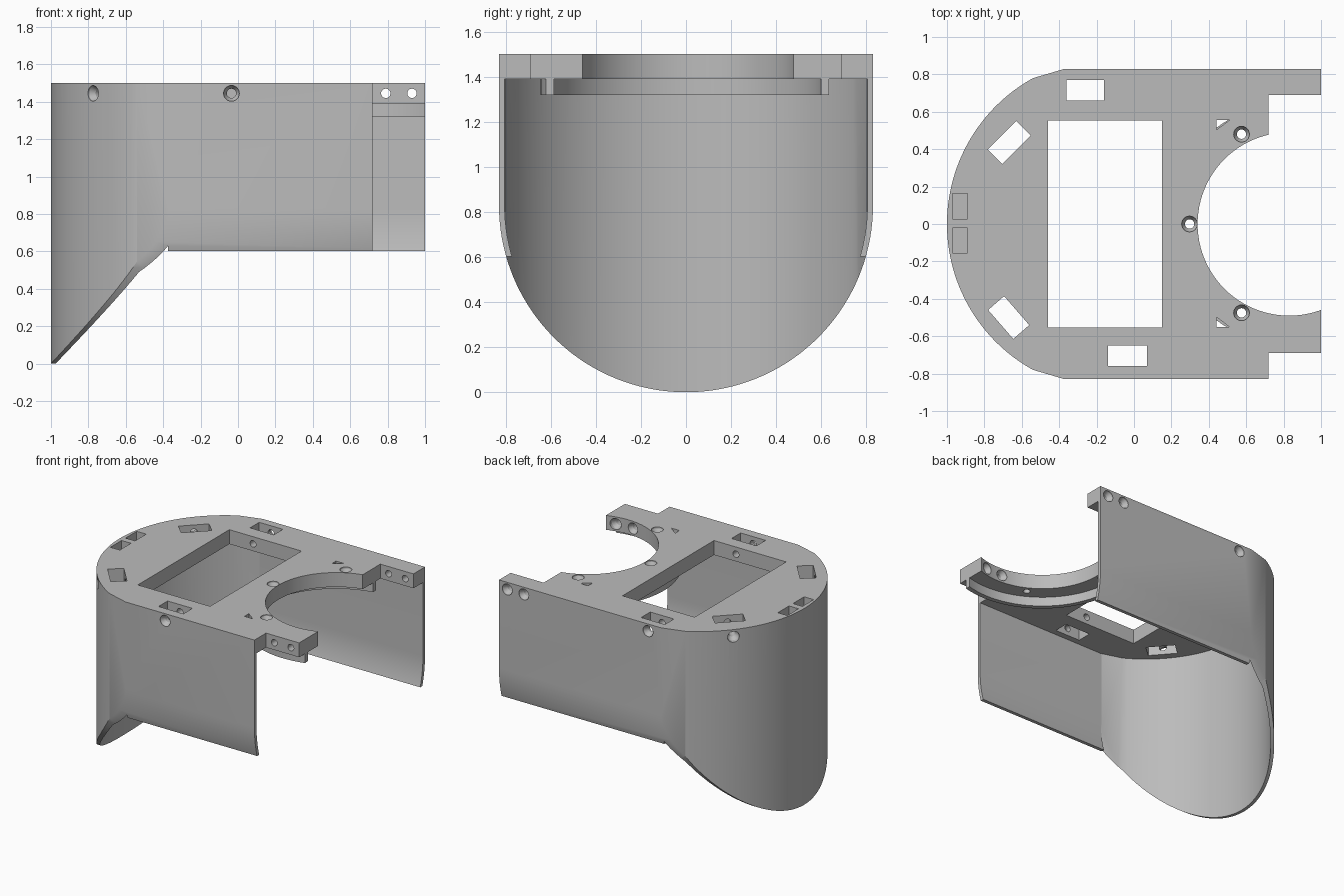
import bpy, bmesh
from math import sin, cos, acos, pi, radians
from mathutils import Vector, Matrix

if "Cube" in bpy.data.objects:
    bpy.data.objects.remove(bpy.data.objects["Cube"])

grey = bpy.data.materials.new("plain_grey")
grey.use_nodes = True
grey.diffuse_color = (0.5, 0.5, 0.5, 1)
grey.node_tree.nodes["Principled BSDF"].inputs["Base Color"].default_value = (0.5, 0.5, 0.5, 1)

TOP, UNDER, HALF, WALL = 1.5, 1.39, 0.83, 0.025
HOLE_X, SCREW_Z = 0.83, 1.445


def make(name, bm):
    bmesh.ops.recalc_face_normals(bm, faces=bm.faces)
    mesh = bpy.data.meshes.new(name)
    bm.to_mesh(mesh)
    bm.free()
    mesh.materials.append(grey)
    obj = bpy.data.objects.new(name, mesh)
    bpy.context.collection.objects.link(obj)
    return obj


def prism(name, pts, lo, hi, axis="z"):
    """Extrude a flat outline along z (points are x, y) or x (points are y, z)."""
    place = (lambda p, t: (p[0], p[1], t)) if axis == "z" else (lambda p, t: (t, p[0], p[1]))
    bm = bmesh.new()
    a = [bm.verts.new(place(p, lo)) for p in pts]
    b = [bm.verts.new(place(p, hi)) for p in pts]
    n = len(pts)
    bm.faces.new(a)
    bm.faces.new(b)
    for i in range(n):
        bm.faces.new((a[i], a[(i + 1) % n], b[(i + 1) % n], b[i]))
    return make(name, bm)


def rect(cx, cy, w, h, angle=0):
    turn = Matrix.Rotation(radians(angle), 2)
    return [Vector((cx, cy)) + turn @ Vector((sx * w / 2, sy * h / 2))
            for sx, sy in ((-1, -1), (1, -1), (1, 1), (-1, 1))]


def box(x0, x1, y0, y1, z0, z1):
    return prism("cutter", rect((x0 + x1) / 2, (y0 + y1) / 2, x1 - x0, y1 - y0), z0, z1)


def arc(cx, cy, r, a0, a1, n):
    return [(cx + r * cos(a0 + (a1 - a0) * i / n), cy + r * sin(a0 + (a1 - a0) * i / n))
            for i in range(n + 1)]


def screw(pos, direction, length):
    """Countersunk screw hole cutter."""
    bm = bmesh.new()
    n = 24
    rings = [[bm.verts.new((r * cos(2 * pi * i / n), r * sin(2 * pi * i / n), t)) for i in range(n)]
             for t, r in ((-0.06, 0.042), (0.01, 0.042), (0.04, 0.025), (length, 0.025))]
    bm.faces.new(rings[0])
    bm.faces.new(rings[-1])
    for a, b in zip(rings, rings[1:]):
        for i in range(n):
            bm.faces.new((a[i], a[(i + 1) % n], b[(i + 1) % n], b[i]))
    turn = Vector((0, 0, 1)).rotation_difference(Vector(direction)).to_matrix().to_4x4()
    bm.transform(Matrix.Translation(pos) @ turn)
    return make("cutter", bm)


def boolean(obj, cutter, operation="DIFFERENCE"):
    mod = obj.modifiers.new("cut", "BOOLEAN")
    mod.operation, mod.solver, mod.object = operation, "EXACT", cutter
    bpy.context.view_layer.objects.active = obj
    bpy.ops.object.modifier_apply(modifier=mod.name)
    bpy.data.objects.remove(cutter)


def nose(off, end_x, end_y):
    """Plan outline with a round nose towards -x; off moves it inwards."""
    r, c = 0.891 - off, -0.109
    a = acos((-0.54 + off * 0.4 - c) / r)
    return arc(c, 0, r, a, 2 * pi - a, 56) + [(end_x, -end_y), (end_x, end_y)]


def tube(r, top):
    """Cross-section: straight sides with a half-round bottom."""
    return arc(0, HALF, r, pi, 2 * pi, 72) + [(r, top), (-r, top)]


# Body: half-round bottomed block trimmed by the plan outline
body = prism("shell_body", tube(HALF, TOP), -1.2, 1, "x")
plan = nose(0, -0.2, 0.88)
plan[-1:-1] = [(1.2, -0.88), (1.2, 0.88)]
boolean(body, prism("cutter", plan, -0.5, 2), "INTERSECT")

# Hollow below the top plate
boolean(body, prism("cutter", nose(WALL, -0.375, HALF - WALL), -0.6, UNDER))
boolean(body, prism("cutter", tube(HALF - WALL, UNDER), -0.38, 1.5, "x"))
boolean(body, box(-0.39, 1.5, -1, 1, -0.5, 0.602))

# Stepped end tabs and round opening
boolean(body, box(0.72, 1.5, -1, -0.69, -0.5, 2))
boolean(body, box(0.72, 1.5, -0.2, 0.69, 1.2, 2))
boolean(body, prism("cutter", arc(HOLE_X, 0, 0.49, 0, 2 * pi * 95 / 96, 95), 1.2, 2))

# Window, fastener slots and small triangular openings
slots = [rect(-0.155, 0, 0.61, 1.105), rect(-0.26, 0.715, 0.2, 0.11),
         rect(-0.035, -0.705, 0.21, 0.11), rect(-0.667, 0.435, 0.215, 0.11, 45),
         rect(-0.67, -0.5, 0.205, 0.113, -49),
         [(0.44, 0.555), (0.51, 0.555), (0.44, 0.503)],
         [(0.44, -0.497), (0.51, -0.55), (0.44, -0.55)]]
for pts in slots:
    boolean(body, prism("cutter", pts, 1.2, 2))

# Blind pockets at the nose
for y in (0.095, -0.088):
    boolean(body, prism("cutter", rect(-0.93, y, 0.08, 0.135), 1.41, 2))

# Screw holes: down through the plate, in from the sides, through the tabs
for x, y in ((0.297, 0), (0.575, 0.48), (0.575, -0.475)):
    boolean(body, screw((x, y, TOP), (0, 0, -1), 0.3))
boolean(body, screw((-0.035, -HALF, SCREW_Z), (0, 1, 0), 0.4))
boolean(body, screw((-0.26, HALF, SCREW_Z), (0, -1, 0), 0.4))
boolean(body, screw((-0.775, -0.592, SCREW_Z), (0.755, 0.656, 0), 0.25))
boolean(body, screw((-0.782, 0.55, SCREW_Z), (0.707, -0.707, 0), 0.25))
for x in (0.79, 0.93):
    boolean(body, screw((x, HALF, SCREW_Z), (0, -1, 0), 0.25))
    boolean(body, screw((x, -0.483, SCREW_Z), (0, -1, 0), 0.4))

# Thin rim hanging under the plate around the round opening
def rim_edge(r):
    return arc(HOLE_X, 0, r, acos((0.72 - HOLE_X) / r), 2 * pi - acos((1 - HOLE_X) / r), 64)


rim = prism("opening_rim", rim_edge(0.645) + rim_edge(0.61)[::-1], 1.32, UNDER + 0.005)

for obj in (body, rim):
    bpy.ops.object.select_all(action="DESELECT")
    obj.select_set(True)
    bpy.context.view_layer.objects.active = obj
    bpy.ops.object.shade_smooth_by_angle(angle=radians(25))
